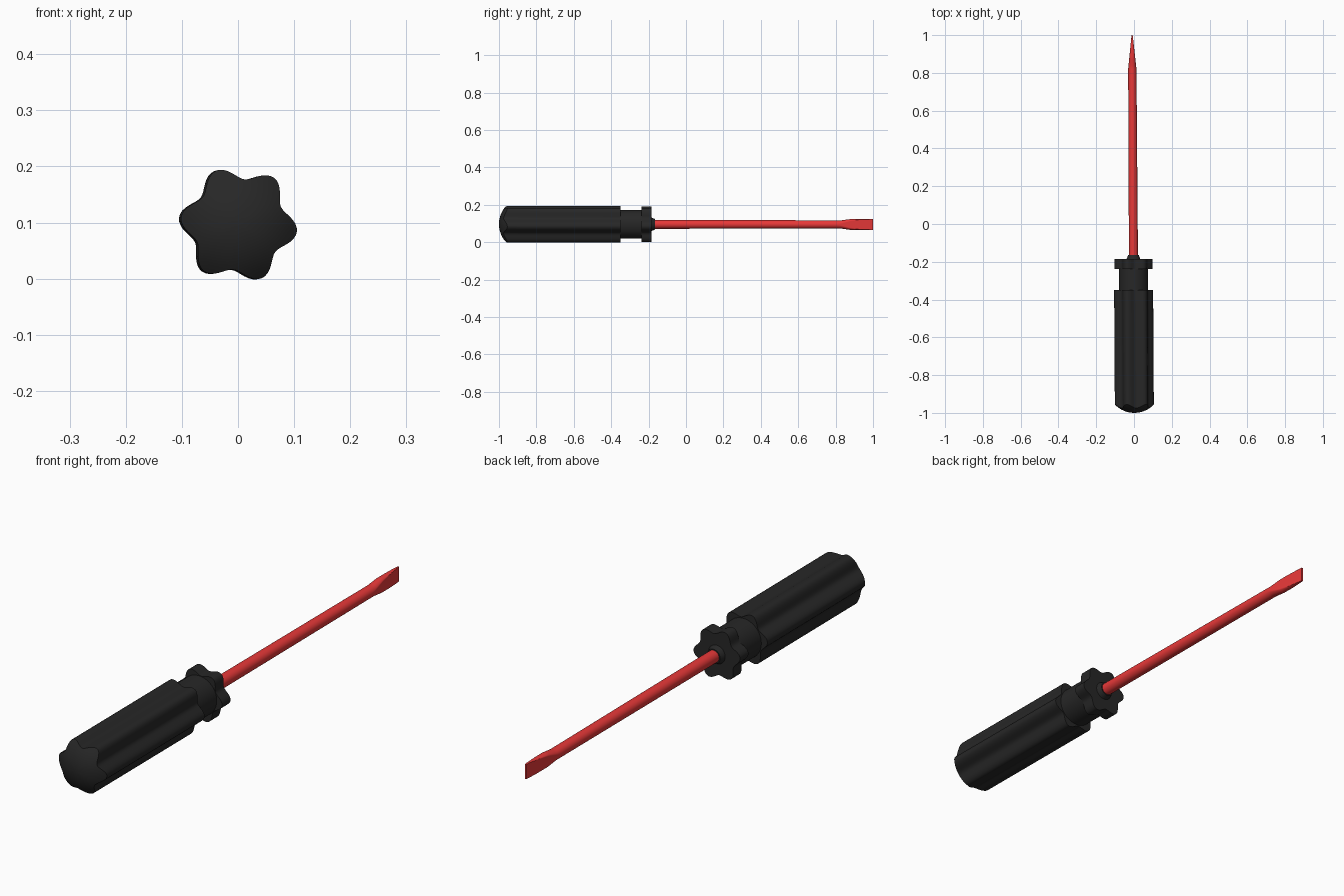
import bpy, bmesh
from math import cos, sin, radians, sqrt, tau

if "Cube" in bpy.data.objects:
    bpy.data.objects.remove(bpy.data.objects["Cube"])

N = 96
TURN = radians(-7)


def material(name, rgb):
    m = bpy.data.materials.new(name)
    m.diffuse_color = (*rgb, 1)
    m.use_nodes = True
    m.node_tree.nodes["Principled BSDF"].inputs["Base Color"].default_value = m.diffuse_color
    return m


def axis(y):
    # the tool lies very slightly askew
    return 0.002 - 0.006 * (y + 1), 0.0967 - 0.001 * (y + 1)


def loft(name, rings, mat, angle=30):
    """Skin a list of rings, each a list of (x, y, z) about the tool axis."""
    bm = bmesh.new()
    loops = []
    for ring in rings:
        loop = []
        for x, y, z in ring:
            cx, cz = axis(y)
            loop.append(bm.verts.new((cx + x, y, cz + z)))
        loops.append(loop)
    for a, b in zip(loops, loops[1:]):
        n = len(a)
        for i in range(n):
            j = (i + 1) % n
            bm.faces.new((a[i], a[j], b[j], b[i]))
    bm.faces.new(loops[0])
    bm.faces.new(loops[-1])
    bmesh.ops.recalc_face_normals(bm, faces=bm.faces)
    me = bpy.data.meshes.new(name)
    bm.to_mesh(me)
    bm.free()
    me.materials.append(mat)
    ob = bpy.data.objects.new(name, me)
    bpy.context.collection.objects.link(ob)
    bpy.ops.object.select_all(action='DESELECT')
    ob.select_set(True)
    bpy.context.view_layer.objects.active = ob
    bpy.ops.object.shade_smooth_by_angle(angle=radians(angle))
    return ob


def circle(r, y, n=N):
    return [(r * cos(tau * i / n), y, r * sin(tau * i / n)) for i in range(n)]


def lobed(y, scale=1.0):
    pts = []
    for i in range(N):
        t = tau * i / N
        r = scale * (0.0925 + 0.0115 * cos(6 * t))
        pts.append((r * cos(t + TURN), y, r * sin(t + TURN)))
    return pts


def domed(scale):
    # ring lying on the spherical butt of the handle
    R = 0.143
    return [(x, -1 + R - sqrt(R * R - x * x - z * z), z)
            for x, _, z in lobed(0, scale)]


black = material("black_plastic", (0.02, 0.02, 0.02))
red = material("red_metal", (0.8, 0.04, 0.04))

# Six-lobed grip with domed butt, round neck, lobed collar and small ferrule
loft("handle",
     [domed(s) for s in (0.08, 0.25, 0.45, 0.65, 0.85, 1.0)]
     + [lobed(-0.35), circle(0.077, -0.35), circle(0.077, -0.237),
        lobed(-0.237, 0.97), lobed(-0.185, 0.97),
        circle(0.036, -0.185), circle(0.028, -0.165)], black)


# Shaft ending in a wedge: the round section is clamped between two planes
def blade(y):
    half = 0.022 + (0.003 - 0.022) * max(0, (y - 0.82) / 0.18)
    flare = min(1, max(0, (y - 0.83) / 0.05))
    zs = 1 + 0.32 * flare
    return [(max(-half, min(half, x)), y, z * zs)
            for x, _, z in circle(0.022, y, 64)]


loft("shaft_and_blade",
     [circle(0.024, -0.19, 64)]
     + [blade(0.8 + 0.01 * i) for i in range(21)], red)
